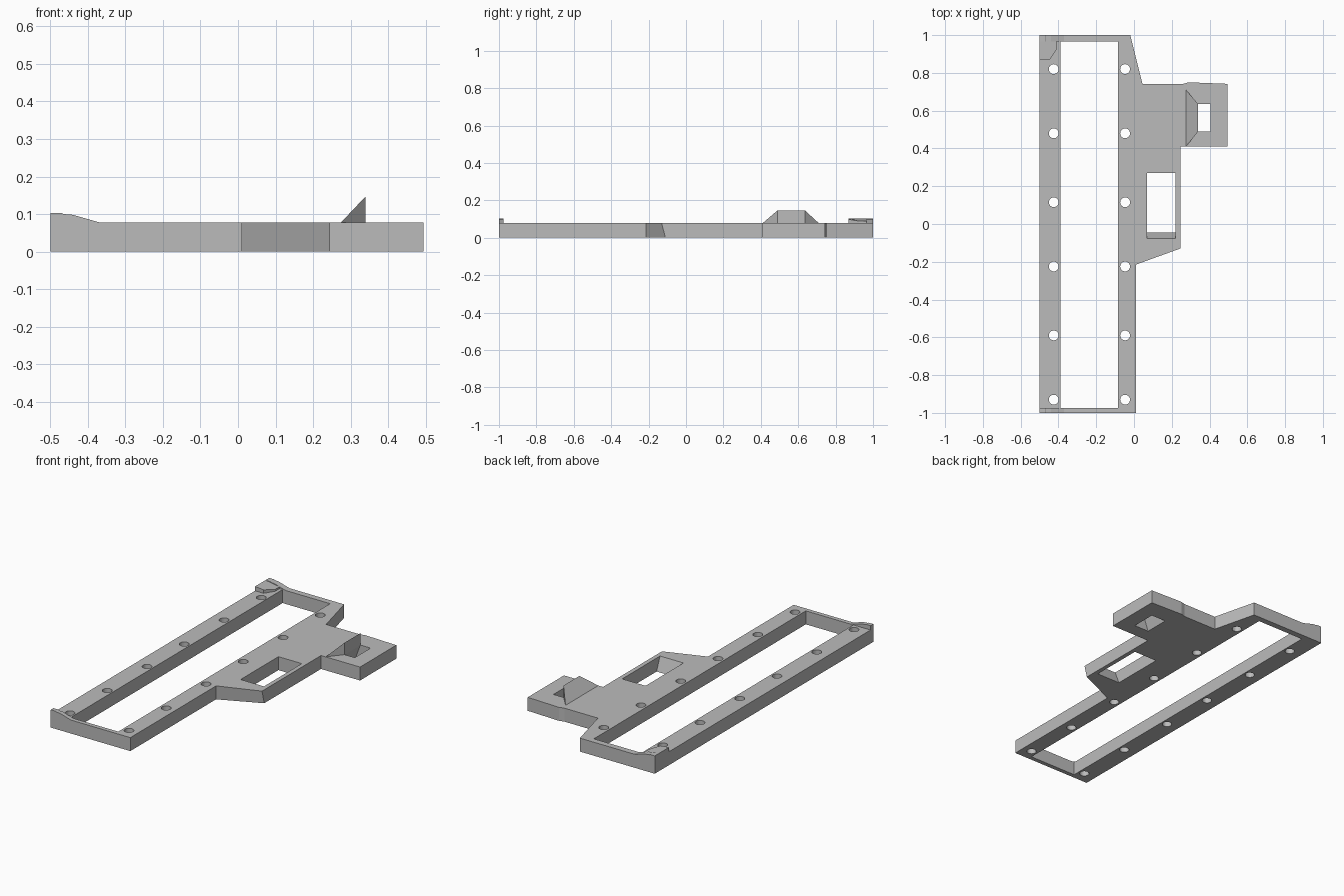
import bpy, bmesh, math

cube = bpy.data.objects.get("Cube")
if cube:
    bpy.data.objects.remove(cube, do_unlink=True)

T = 0.078  # plate thickness

grey = bpy.data.materials.new("plain grey")
grey.use_nodes = True
grey.diffuse_color = (0.5, 0.5, 0.5, 1)
grey.node_tree.nodes["Principled BSDF"].inputs["Base Color"].default_value = (0.5, 0.5, 0.5, 1)


def loft(name, lower, upper):
    """Closed solid between two matching loops of 3D points."""
    bm = bmesh.new()
    a = [bm.verts.new(p) for p in lower]
    b = [bm.verts.new(p) for p in upper]
    bm.faces.new(a[::-1])
    bm.faces.new(b)
    for i in range(len(a)):
        j = (i + 1) % len(a)
        bm.faces.new((a[i], a[j], b[j], b[i]))
    bmesh.ops.recalc_face_normals(bm, faces=bm.faces)
    mesh = bpy.data.meshes.new(name)
    bm.to_mesh(mesh)
    bm.free()
    mesh.materials.append(grey)
    obj = bpy.data.objects.new(name, mesh)
    bpy.context.collection.objects.link(obj)
    return obj


def at(points, z):
    return [(x, y, z) for x, y in points]


def rect(x0, x1, y0, y1):
    return [(x0, y0), (x1, y0), (x1, y1), (x0, y1)]


def cut(target, cutter):
    mod = target.modifiers.new("cut", "BOOLEAN")
    mod.operation = "DIFFERENCE"
    mod.solver = "EXACT"
    mod.object = cutter
    bpy.context.view_layer.objects.active = target
    bpy.ops.object.modifier_apply(modifier=mod.name)
    bpy.data.objects.remove(cutter, do_unlink=True)


# Main plate, with an undercut slanted flank at the outer corner
outline = [(-0.5, -1), (0.01, -1), (0.01, -0.215), (0.245, -0.13), (0.245, 0.41),
           (0.495, 0.41), (0.495, 0.742), (0.29, 0.75), (0.26, 0.742),
           (0.045, 0.742), (-0.02, 1), (-0.5, 1)]
under = list(outline)
under[3] = (0.245, -0.11)
plate = loft("mounting_plate", at(under, 0), at(outline, T))

# Long window
window = rect(-0.39, -0.085, -0.975, 0.965)
cut(plate, loft("window_cutter", at(window, -0.1), at(window, 0.2)))

# Side slot with a sloping front wall
cut(plate, loft("slot_cutter", at(rect(0.07, 0.22, -0.045, 0.27), -0.001),
                at(rect(0.07, 0.22, -0.077, 0.27), T + 0.001)))

# Tab slot, opening out below the hood
cut(plate, loft("tab_cutter", at(rect(0.31, 0.405, 0.49, 0.635), -0.001),
                at(rect(0.34, 0.405, 0.49, 0.635), T + 0.001)))

# Two rows of screw holes
for x in (-0.425, -0.047):
    for y in (-0.93, -0.59, -0.225, 0.115, 0.48, 0.82):
        ring = [(x + 0.026 * math.cos(i * math.tau / 24),
                 y + 0.026 * math.sin(i * math.tau / 24)) for i in range(24)]
        cut(plate, loft("hole_cutter", at(ring, -0.1), at(ring, 0.2)))

# Wedge hood beside the tab slot
bm = bmesh.new()
base = [bm.verts.new(p) for p in at([(0.275, 0.41), (0.34, 0.49), (0.34, 0.635), (0.275, 0.71)], T)]
top = [bm.verts.new((0.34, y, 0.147)) for y in (0.49, 0.635)]
bm.faces.new(base)
bm.faces.new((base[0], base[1], top[0]))
bm.faces.new((base[1], base[2], top[1], top[0]))
bm.faces.new((base[2], base[3], top[1]))
bm.faces.new((base[3], base[0], top[0], top[1]))
bmesh.ops.recalc_face_normals(bm, faces=bm.faces)
mesh = bpy.data.meshes.new("wedge_hood")
bm.to_mesh(mesh)
bm.free()
mesh.materials.append(grey)
bpy.context.collection.objects.link(bpy.data.objects.new("wedge_hood", mesh))

# Raised end lips, tapering down to the plate
ramp = [(-0.5, 0.103), (-0.47, 0.103), (-0.465, 0.1), (-0.44, 0.098), (-0.37, T)]
profile = ramp + [(-0.38, 0.06), (-0.5, 0.06)]
for name, y0, y1 in (("front_lip", -1, -0.975), ("back_lip", 0.965, 1)):
    loft(name, [(x, y0, z) for x, z in profile], [(x, y1, z) for x, z in profile])

# Raised pad in the back corner
loft("corner_pad", at([(-0.5, 0.87), (-0.445, 0.87), (-0.41, 0.925), (-0.41, 0.965), (-0.5, 0.965)], 0.07),
     [(-0.5, 0.87, 0.103), (-0.445, 0.87, 0.098), (-0.41, 0.925, 0.089),
      (-0.41, 0.965, 0.089), (-0.5, 0.965, 0.103)])
